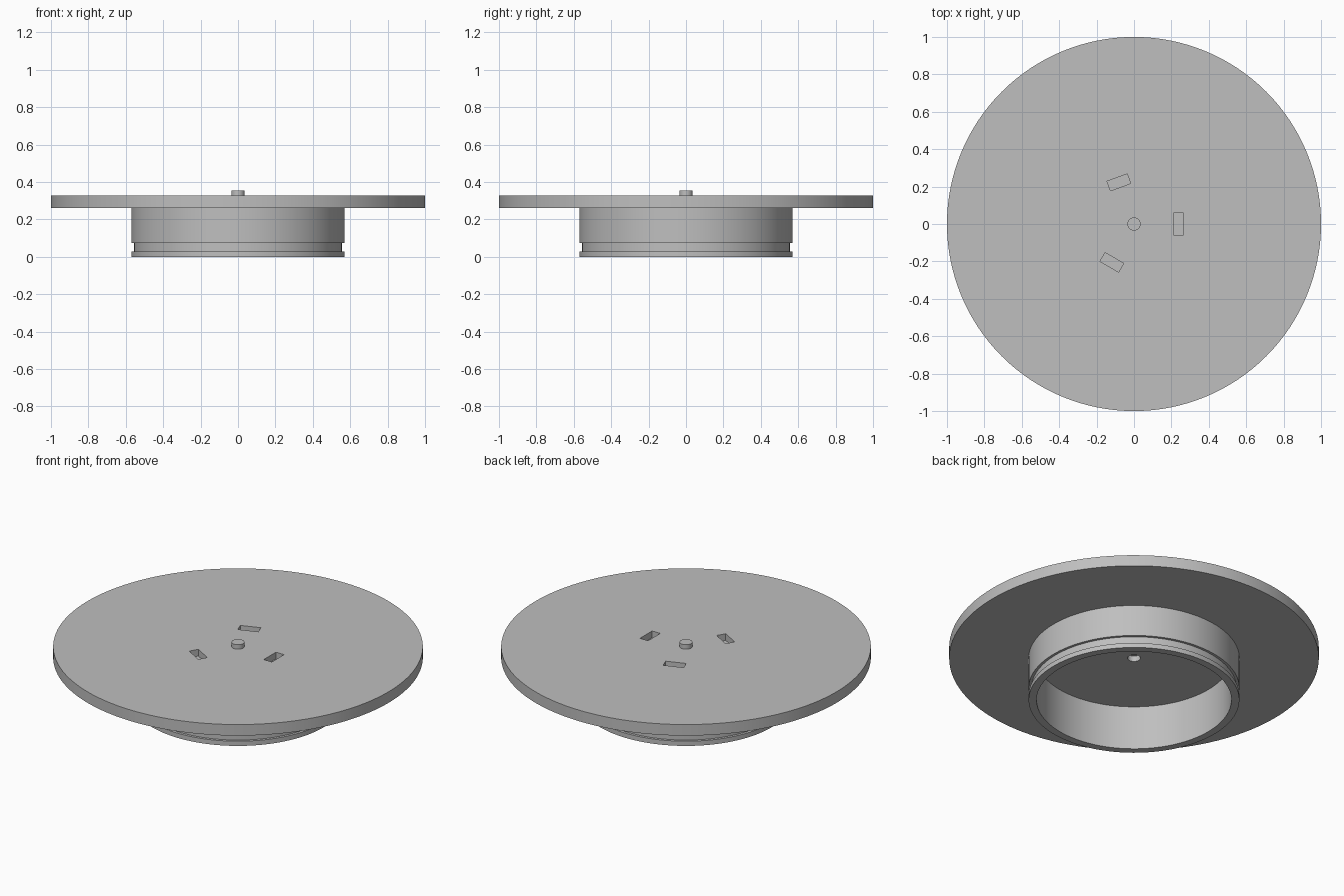
import bpy, bmesh, math
from mathutils import Matrix, Vector

cube = bpy.data.objects.get("Cube")
if cube:
    bpy.data.objects.remove(cube)

grey = bpy.data.materials.new("plain grey")
grey.use_nodes = True
colour = (0.52, 0.52, 0.52, 1)
grey.diffuse_color = colour
grey.node_tree.nodes["Principled BSDF"].inputs["Base Color"].default_value = colour


def add_object(name, bm):
    bmesh.ops.recalc_face_normals(bm, faces=bm.faces)
    mesh = bpy.data.meshes.new(name)
    bm.to_mesh(mesh)
    bm.free()
    mesh.materials.append(grey)
    obj = bpy.data.objects.new(name, mesh)
    bpy.context.collection.objects.link(obj)
    return obj


def lathe(name, profile, sides):
    """Revolve a profile of (radius, z), capping both ends flat on the axis."""
    bm = bmesh.new()
    rings = []
    for r, z in profile:
        rings.append([bm.verts.new((r * math.cos(a), r * math.sin(a), z))
                      for a in (math.tau * i / sides for i in range(sides))])
    for low, high in zip(rings, rings[1:]):
        for i in range(sides):
            j = (i + 1) % sides
            bm.faces.new((low[i], low[j], high[j], high[i]))
    bm.faces.new(rings[0])
    bm.faces.new(rings[-1])
    return add_object(name, bm)


def activate(obj):
    bpy.ops.object.select_all(action="DESELECT")
    obj.select_set(True)
    bpy.context.view_layer.objects.active = obj


TOP, UNDER = 0.328, 0.262
PIN_R = 0.035
PIN_BASE = 0.295

# Wide disc with a hollow grooved collar and a blind hole under the pin
body = lathe("flanged_disc", [
    (PIN_R, PIN_BASE), (PIN_R, UNDER),
    (0.527, UNDER), (0.527, 0), (0.57, 0),
    (0.57, 0.028), (0.555, 0.028), (0.555, 0.075), (0.57, 0.075),
    (0.57, UNDER), (1, UNDER), (1, TOP),
], 128)

# Three blind slots, lying across the radius
SLOT = Vector((0.054, 0.115, 0.08))
bm = bmesh.new()
for angle in (0, 110, 240):
    place = (Matrix.Rotation(math.radians(angle), 4, "Z")
             @ Matrix.Translation((0.237, 0, TOP))
             @ Matrix.Diagonal((*SLOT, 1)))
    bmesh.ops.create_cube(bm, size=1, matrix=place)
cutter = add_object("slot_cutter", bm)
cutter.hide_render = True

cut = body.modifiers.new("slots", "BOOLEAN")
cut.operation = "DIFFERENCE"
cut.solver = "EXACT"
cut.object = cutter
activate(body)
bpy.ops.object.modifier_apply(modifier=cut.name)
bpy.data.objects.remove(cutter)

# Centre pin standing just above the disc
pin = lathe("centre_pin", [(PIN_R, TOP), (PIN_R, 0.355)], 32)

for obj in (body, pin):
    activate(obj)
    bpy.ops.object.shade_smooth_by_angle(angle=math.radians(30))
